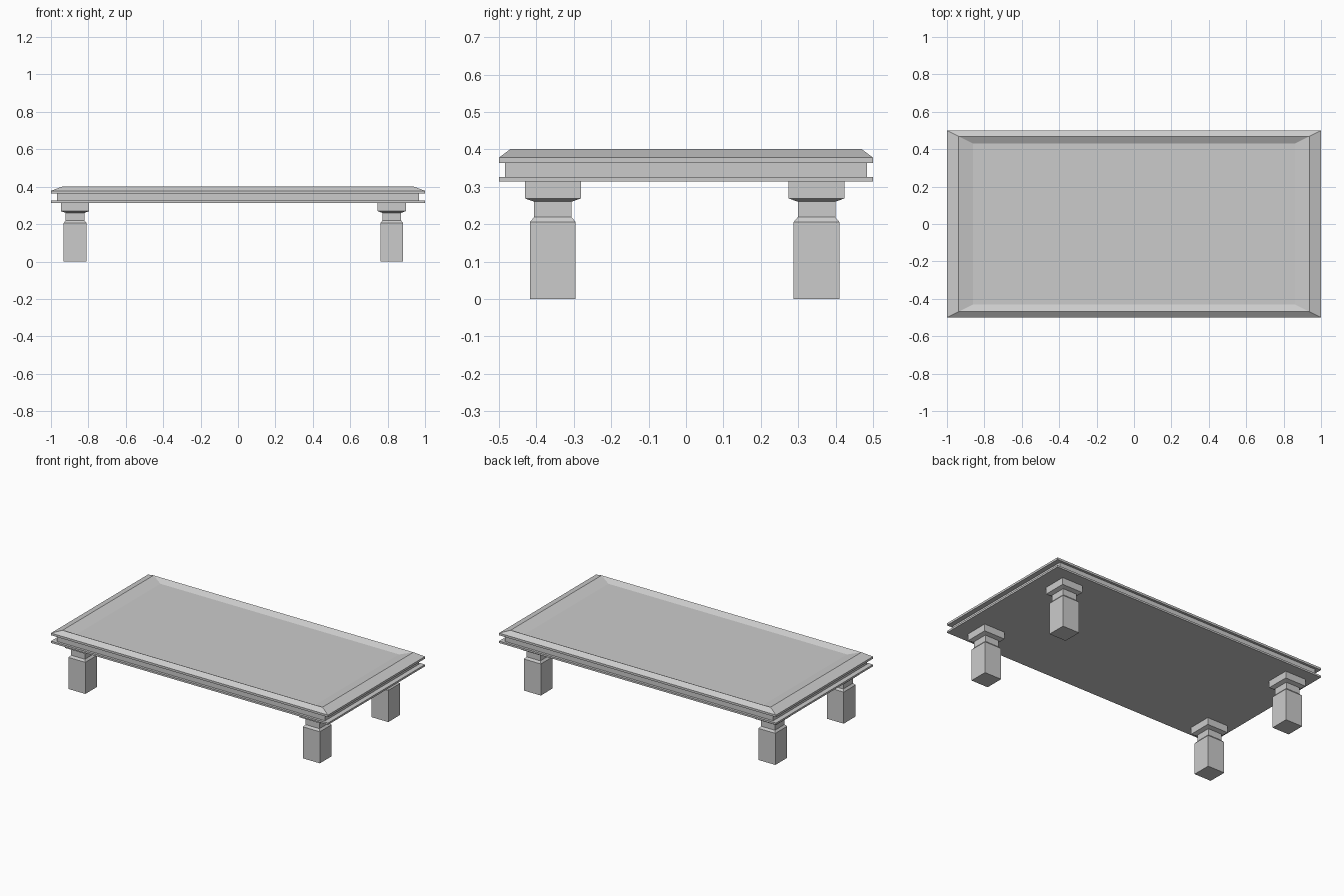
import bpy
import bmesh

default_cube = bpy.data.objects.get("Cube")
if default_cube:
    bpy.data.objects.remove(default_cube, do_unlink=True)

# One plain stone grey for the whole table
grey = bpy.data.materials.new("light_grey")
grey.use_nodes = True
colour = (0.6, 0.6, 0.6, 1)
grey.diffuse_color = colour
grey.node_tree.nodes["Principled BSDF"].inputs["Base Color"].default_value = colour

CORNERS = ((-1, -1), (1, -1), (1, 1), (-1, 1))


def loft(name, profile, location=(0, 0, 0), stretch=1):
    """Stack rectangular rings given as (half depth, height) and cap both ends."""
    bm = bmesh.new()
    rings = [[bm.verts.new((sx * half * stretch, sy * half, z)) for sx, sy in CORNERS]
             for half, z in profile]
    for low, high in zip(rings, rings[1:]):
        for i in range(4):
            j = (i + 1) % 4
            bm.faces.new((low[i], low[j], high[j], high[i]))
    bm.faces.new(rings[0][::-1])
    bm.faces.new(rings[-1])
    bmesh.ops.recalc_face_normals(bm, faces=bm.faces)
    mesh = bpy.data.meshes.new(name)
    bm.to_mesh(mesh)
    bm.free()
    mesh.materials.append(grey)
    obj = bpy.data.objects.new(name, mesh)
    obj.location = location
    bpy.context.collection.objects.link(obj)
    return obj


# Tabletop: lower lip, grooved side, upper lip, bevelled rim, sunken panel
loft("tabletop", [
    (0.5, 0.314), (0.5, 0.326), (0.484, 0.326), (0.484, 0.364),
    (0.5, 0.364), (0.5, 0.378), (0.469, 0.401), (0.431, 0.381),
], stretch=2)

# Legs: square block, tapered shoulder, narrow neck, wide cap
leg_profile = [
    (0.061, 0), (0.061, 0.206), (0.05, 0.219), (0.05, 0.26),
    (0.075, 0.269), (0.075, 0.314),
]
for side, x in (("right", -0.871), ("left", 0.822)):
    for end, y in (("front", -0.356), ("back", 0.349)):
        loft(f"{end}_{side}_leg", leg_profile, (x, y, 0))
